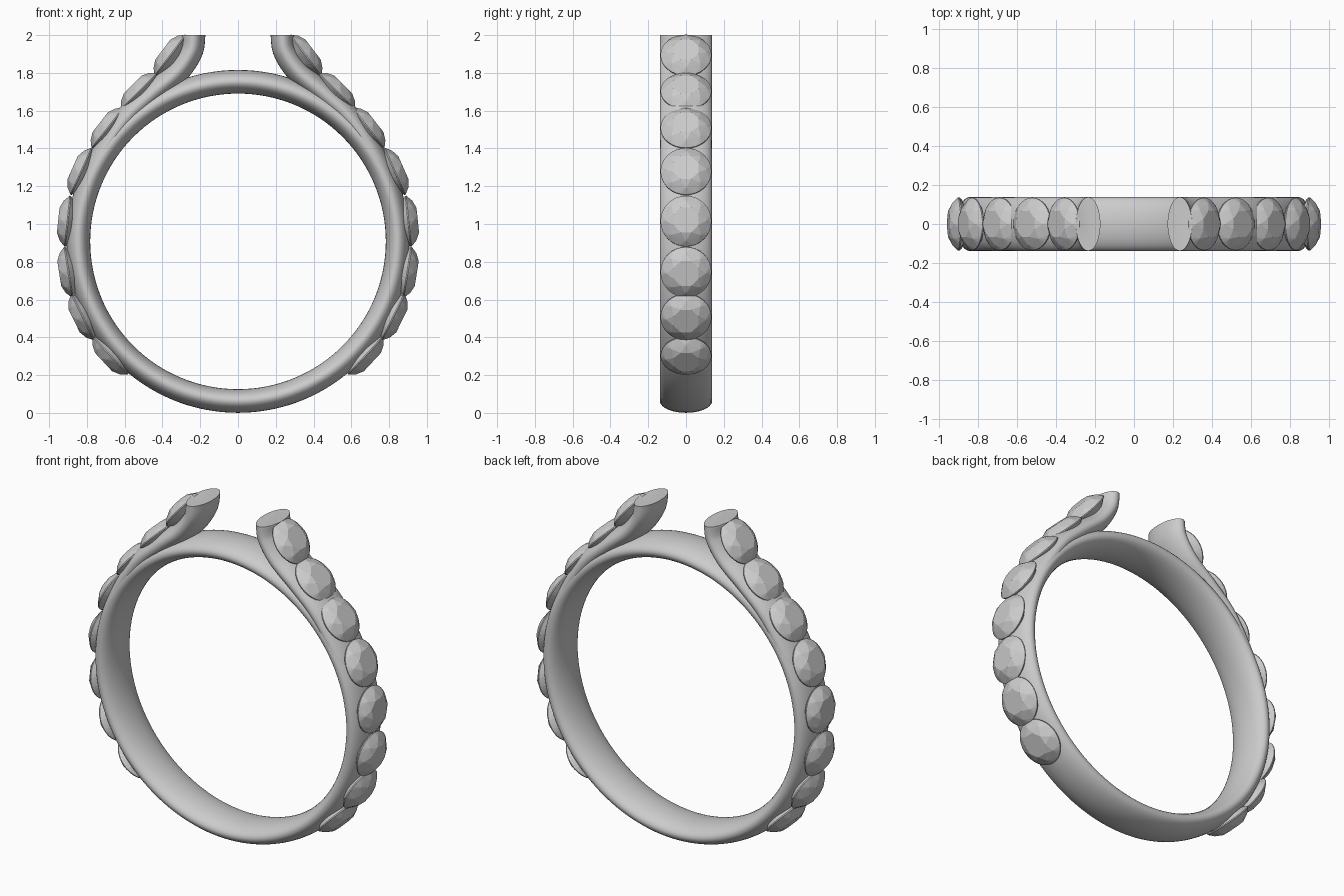
import bpy, bmesh, math
from mathutils import Vector, Matrix
from mathutils.geometry import interpolate_bezier

if "Cube" in bpy.data.objects:
    bpy.data.objects.remove(bpy.data.objects["Cube"])

RADIAL, WIDTH = 0.0625, 0.138      # half sizes of the oval cross-section
CENTRE_Z, RING_R = 0.908, 0.845
SIDES = 40


def finish(name, bm, smooth, mirror):
    bmesh.ops.recalc_face_normals(bm, faces=bm.faces)
    me = bpy.data.meshes.new(name)
    bm.to_mesh(me)
    bm.free()
    ob = bpy.data.objects.new(name, me)
    bpy.context.collection.objects.link(ob)
    if mirror:
        ob.modifiers.new("mirror", 'MIRROR').use_mirror_merge = False
    if smooth:
        bpy.ops.object.select_all(action='DESELECT')
        ob.select_set(True)
        bpy.context.view_layer.objects.active = ob
        bpy.ops.object.shade_smooth_by_angle(angle=math.radians(40))
    return ob


def sweep(name, path, closed, scales=None, mirror=False):
    """Sweep the oval section along a path in the xz plane."""
    bm = bmesh.new()
    n = len(path)
    rings = []
    for i, p in enumerate(path):
        a = path[(i - 1) % n] if closed else path[max(i - 1, 0)]
        b = path[(i + 1) % n] if closed else path[min(i + 1, n - 1)]
        t = (b - a).normalized()
        if not closed and i == n - 1:
            t = Vector((0, 0, 1))      # level end cut
        nrm = Vector((t.z, 0, -t.x))
        s = scales[i] if scales else 1
        ring = []
        for k in range(SIDES):
            u = 2 * math.pi * k / SIDES
            ring.append(bm.verts.new(p + nrm * (RADIAL * s * math.cos(u))
                                     + Vector((0, WIDTH * s * math.sin(u), 0))))
        rings.append(ring)
    for i in range(n if closed else n - 1):
        r, q = rings[i], rings[(i + 1) % n]
        for k in range(SIDES):
            j = (k + 1) % SIDES
            bm.faces.new((r[k], r[j], q[j], q[k]))
    if not closed:
        bm.faces.new(rings[0])
        bm.faces.new(rings[-1])
    return finish(name, bm, True, mirror)


def on_ring(deg, r=RING_R):
    a = math.radians(deg)
    return Vector((r * math.cos(a), 0, CENTRE_Z + r * math.sin(a)))


# Round band
sweep("band", [on_ring(360 * i / 128) for i in range(128)], True)

# Split shoulders that leave the band and rise to the open top
pts = [on_ring(18), on_ring(30, 0.851), Vector((0.605, 0, 1.545)),
       Vector((0.46, 0, 1.685)), Vector((0.325, 0, 1.80)),
       Vector((0.25, 0, 1.91)), Vector((0.235, 0, 2.0))]
path = []
for i in range(len(pts) - 1):
    p0, p1, p2 = pts[max(i - 1, 0)], pts[i], pts[i + 1]
    p3 = pts[min(i + 2, len(pts) - 1)]
    seg = interpolate_bezier(p1, p1 + (p2 - p0) / 6, p2 - (p3 - p1) / 6, p2, 11)
    path += seg if i == 0 else seg[1:]
sweep("shoulder", path, False,
      [0.95 + 0.05 * min(i / 20, 1) for i in range(len(path))], True)

# Round brilliant-cut stones: x, z of girdle centre and outward tilt
stones = [(0.358, 1.893, 37), (0.522, 1.703, 45), (0.69, 1.508, 38),
          (0.83, 1.278, 24), (0.902, 1.015, 6), (0.897, 0.745, -9),
          (0.822, 0.508, -26), (0.675, 0.303, -43)]


def stone(name, x, z, tilt):
    bm = bmesh.new()
    # (count, radius, height, phase): table, crown, girdle, pavilion, tip
    for count, r, h, phase in ((8, 0.072, 0.05, 0.5), (8, 0.107, 0.031, 0),
                               (32, 0.135, 0.003, 0), (32, 0.135, -0.003, 0),
                               (8, 0.075, -0.05, 0.5), (1, 0, -0.085, 0)):
        for k in range(count):
            a = 2 * math.pi * (k + phase) / count
            bm.verts.new((h, r * math.cos(a), r * math.sin(a)))
    bmesh.ops.convex_hull(bm, input=bm.verts[:])
    bmesh.ops.dissolve_limit(bm, angle_limit=0.01, verts=bm.verts[:],
                             edges=bm.edges[:])
    bm.transform(Matrix.Translation((x, 0, z))
                 @ Matrix.Rotation(-math.radians(tilt), 4, 'Y'))
    finish(name, bm, False, True)


for i, s in enumerate(stones):
    stone(f"stone_{i + 1}", *s)
